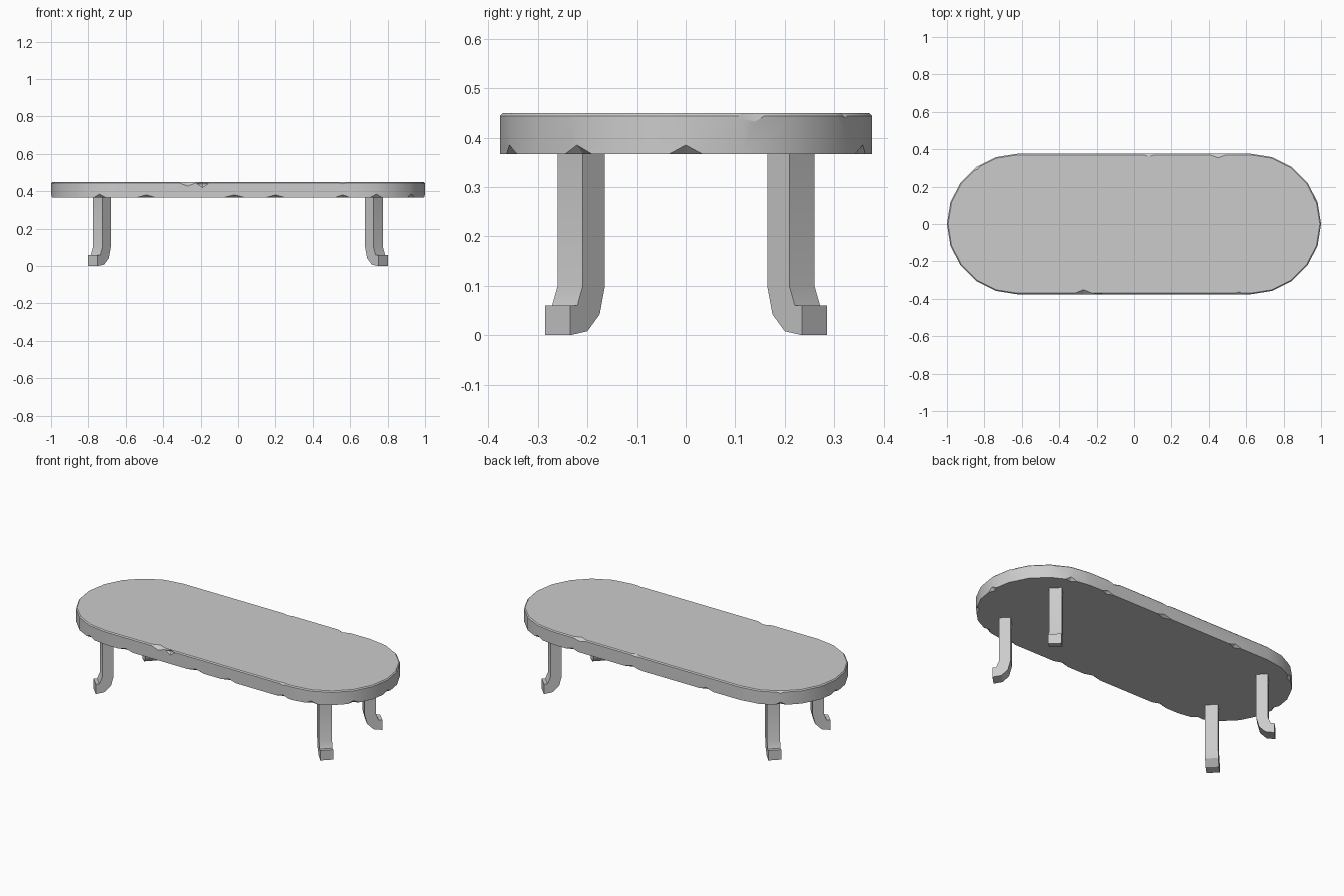
import bpy, bmesh, math
from mathutils import Vector, Matrix

cube = bpy.data.objects.get("Cube")
if cube:
    bpy.data.objects.remove(cube)

grey = bpy.data.materials.new("plain grey")
grey.use_nodes = True
grey.diffuse_color = (0.6, 0.6, 0.6, 1)
grey.node_tree.nodes["Principled BSDF"].inputs["Base Color"].default_value = (0.6, 0.6, 0.6, 1)

RADIUS, HALF, LOW, HIGH = 0.376, 0.624, 0.367, 0.45


def make_object(name, bm):
    bmesh.ops.recalc_face_normals(bm, faces=bm.faces)
    mesh = bpy.data.meshes.new(name)
    bm.to_mesh(mesh)
    bm.free()
    mesh.materials.append(grey)
    obj = bpy.data.objects.new(name, mesh)
    bpy.context.collection.objects.link(obj)
    return obj


def activate(obj):
    bpy.ops.object.select_all(action='DESELECT')
    obj.select_set(True)
    bpy.context.view_layer.objects.active = obj


def extrude(bm, points, offset):
    face = bm.faces.new([bm.verts.new(p) for p in points])
    out = bmesh.ops.extrude_face_region(bm, geom=[face])
    moved = [g for g in out["geom"] if isinstance(g, bmesh.types.BMVert)]
    bmesh.ops.translate(bm, vec=offset, verts=moved)


# Table top: rounded-end slab with a thin bevel round the upper rim
outline = []
for side in (1, -1):
    for i in range(11):
        a = math.radians(-90 + 18 * i)
        outline.append((side * (HALF + RADIUS * math.cos(a)), side * RADIUS * math.sin(a), LOW))
bm = bmesh.new()
extrude(bm, outline, (0, 0, HIGH - LOW))
rim = [e for e in bm.edges if all(v.co.z > HIGH - 0.01 for v in e.verts)]
bmesh.ops.bevel(bm, geom=rim, offset=0.006, segments=1, affect='EDGES')
top = make_object("table_top", bm)

# Chips along the rims: long double-pyramid cutters
cutter_bm = bmesh.new()


def chip(x, y, z, length, depth, height):
    """Notch centred on a rim point, lying along the rim."""
    cx = max(-HALF, min(HALF, x))
    out = Vector((x - cx, y, 0)).normalized()
    along = Vector((-out.y, out.x, 0))
    axes = (along * length, out * depth, Vector((0, 0, height)))
    centre = Vector((x, y, z))
    verts = [cutter_bm.verts.new(centre + s * a) for a in axes for s in (1, -1)]
    bmesh.ops.convex_hull(cutter_bm, input=verts)


def end_chip(side, angle, z, length, depth, height):
    a = math.radians(angle)
    chip(side * (HALF + RADIUS * math.cos(a)), RADIUS * math.sin(a), z, length, depth, height)


# Lower rim of the straight sides
for x, length in ((-0.49, 0.05), (-0.02, 0.055), (0.2, 0.05), (0.56, 0.04)):
    chip(x, -RADIUS, LOW, length, 0.018, 0.014)
for x, length in ((-0.4, 0.045), (0.1, 0.05), (0.5, 0.04)):
    chip(x, RADIUS, LOW, length, 0.018, 0.014)

# Lower rim of the round ends
for side, angle in ((1, -36), (1, 0), (1, 72), (1, -72), (-1, 0), (-1, -72), (-1, 54)):
    end_chip(side, angle, LOW, 0.045, 0.02, 0.018)

# Upper rim
chip(-0.27, -RADIUS, HIGH, 0.06, 0.025, 0.022)
chip(-0.19, -RADIUS, HIGH - 0.01, 0.03, 0.012, 0.02)
chip(0.56, -RADIUS, HIGH, 0.04, 0.012, 0.01)
chip(0.08, RADIUS, HIGH, 0.05, 0.015, 0.01)
chip(0.45, RADIUS, HIGH, 0.06, 0.022, 0.016)
end_chip(1, 22, HIGH, 0.07, 0.012, 0.024)
end_chip(1, 60, HIGH, 0.04, 0.012, 0.016)
end_chip(-1, 54, HIGH, 0.06, 0.014, 0.012)
end_chip(-1, 14, HIGH, 0.04, 0.012, 0.01)

cutter = make_object("chip_cutter", cutter_bm)
cutter.hide_render = True
cut = top.modifiers.new("chips", 'BOOLEAN')
cut.operation = 'DIFFERENCE'
cut.solver = 'EXACT'
cut.use_self = True
cut.object = cutter
activate(top)
bpy.ops.object.modifier_apply(modifier=cut.name)
bpy.data.objects.remove(cutter)
bpy.ops.object.shade_smooth_by_angle(angle=math.radians(25))

# Legs: side profile (outward, up) with a turned-out foot, set on the diagonals
profile = [(0, 0.37), (0, 0.1), (0.016, 0.06), (0.036, 0.06), (0.036, 0),
           (-0.013, 0.008), (-0.048, 0.042), (-0.063, 0.1), (-0.063, 0.37)]
WIDTH = 0.072
for sx, x_name in ((1, "left"), (-1, "right")):
    for sy, y_name in ((1, "back"), (-1, "front")):
        bm = bmesh.new()
        extrude(bm, [(r, -WIDTH / 2, z) for r, z in profile], (0, WIDTH, 0))
        turn = Matrix.Rotation(math.atan2(sy, sx), 4, 'Z')
        bm.transform(Matrix.Translation((sx * 0.75, sy * 0.2345, 0)) @ turn)
        leg = make_object(f"{y_name}_{x_name}_leg", bm)
        activate(leg)
        bpy.ops.object.shade_smooth_by_angle(angle=math.radians(30))
